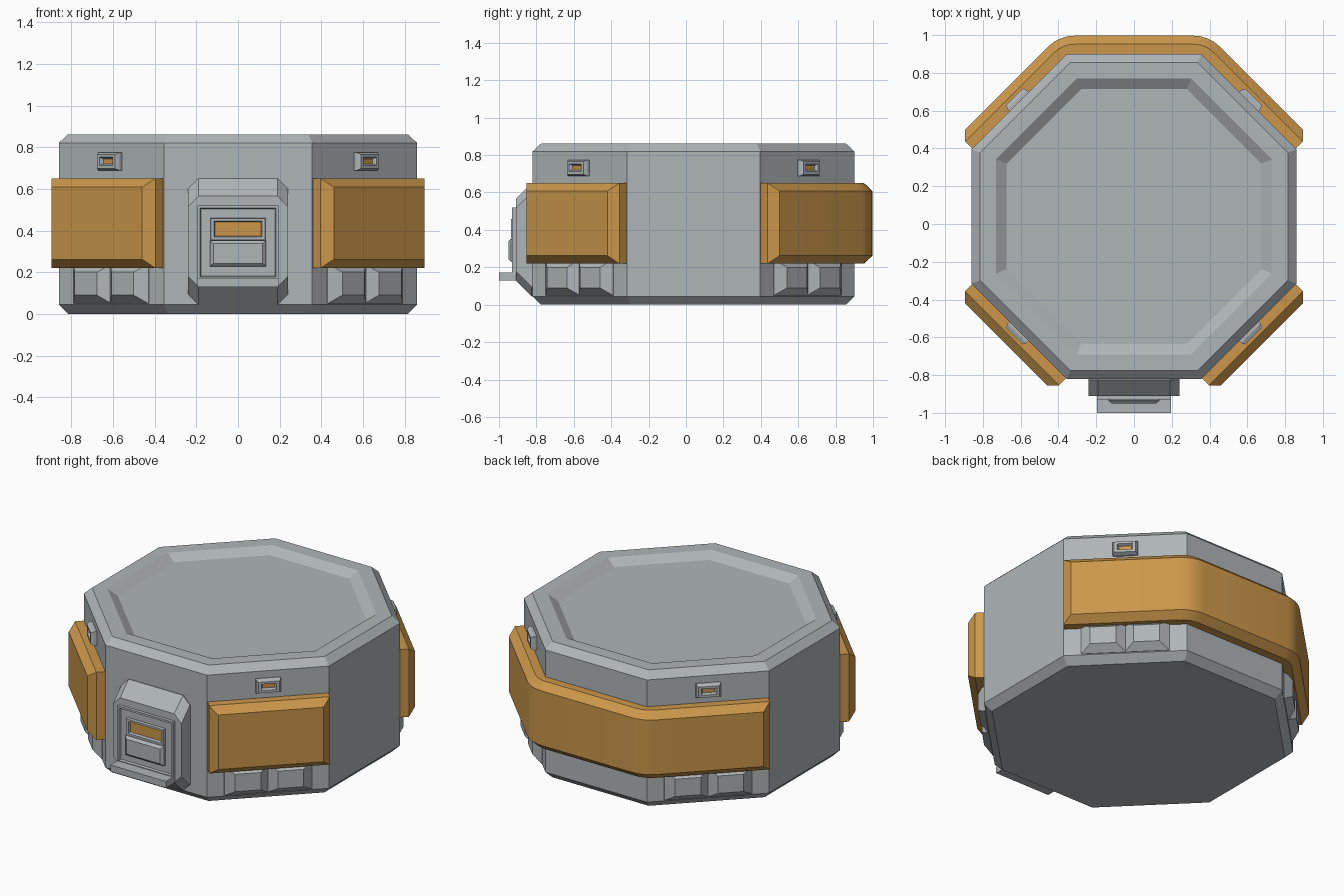
import bpy, bmesh, math
from mathutils import Vector

if "Cube" in bpy.data.objects:
    bpy.data.objects.remove(bpy.data.objects["Cube"])

CY, AP = 0.04, 0.86          # octagon centre in y, octagon apothem


def material(name, rgb):
    m = bpy.data.materials.new(name)
    m.diffuse_color = (*rgb, 1)
    m.use_nodes = True
    m.node_tree.nodes["Principled BSDF"].inputs["Base Color"].default_value = m.diffuse_color
    return m


GREY = material("steel grey", (0.43, 0.465, 0.48))
ORANGE = material("amber orange", (0.60, 0.31, 0.07))


def loft(name, rings, mat, cap_mat=None):
    """Closed solid through equal-length rings of points; cap_mat colours the last cap."""
    bm = bmesh.new()
    loops = [[bm.verts.new(p) for p in r] for r in rings]
    n = len(loops[0])
    for a, b in zip(loops, loops[1:]):
        for i in range(n):
            bm.faces.new((a[i], a[(i + 1) % n], b[(i + 1) % n], b[i]))
    bm.faces.new(loops[0][::-1])
    cap = bm.faces.new(loops[-1])
    if cap_mat:
        cap.material_index = 1
    bmesh.ops.recalc_face_normals(bm, faces=bm.faces)
    me = bpy.data.meshes.new(name)
    bm.to_mesh(me)
    bm.free()
    me.materials.append(mat)
    if cap_mat:
        me.materials.append(cap_mat)
    ob = bpy.data.objects.new(name, me)
    bpy.context.collection.objects.link(ob)
    return ob


def on_side(angle, s, d, z):
    """Point on an octagon side: s along it, d out from the centre, z up."""
    a = math.radians(angle)
    return Vector((d * math.cos(a) - s * math.sin(a), CY + d * math.sin(a) + s * math.cos(a), z))


def panel(name, angle, steps, mat=GREY, cap_mat=None, s0=0.0, cut=0.0):
    """Stepped rectangle on a side; steps are (half width, z low, z high, out), cut trims corners."""
    rings = []
    for w, lo, hi, d in steps:
        if cut:
            pts = [(-w + cut, lo), (w - cut, lo), (w, lo + cut), (w, hi - cut),
                   (w - cut, hi), (-w + cut, hi), (-w, hi - cut), (-w, lo + cut)]
        else:
            pts = [(-w, lo), (w, lo), (w, hi), (-w, hi)]
        rings.append([on_side(angle, s0 + s, AP + d, z) for s, z in pts])
    return loft(name, rings, mat, cap_mat)


def octagon(ap, z):
    r = ap / math.cos(math.pi / 8)
    return [(r * math.cos(math.pi / 8 * (2 * i + 1)), CY + r * math.sin(math.pi / 8 * (2 * i + 1)), z)
            for i in range(8)]


# Octagonal body with chamfered rims and recessed lid
loft("body", [octagon(a, z) for a, z in
              [(0.815, 0), (AP, 0.045), (AP, 0.82), (0.815, 0.862), (0.73, 0.862), (0.675, 0.825)]], GREY)

# Parts repeated on the four diagonal sides
for angle, label in [(-135, "front_left"), (-45, "front_right"), (45, "back_right"), (135, "back_left")]:
    # paired feet pads below the armour
    for k, s in enumerate((-0.125, 0.125)):
        panel(f"{label}_pad_{k + 1}", angle,
              [(0.133, 0.05, 0.24, -0.02), (0.13, 0.05, 0.24, 0.003), (0.075, 0.09, 0.2, 0.048)], s0=s)
    # small indicator lamp above the armour
    panel(f"{label}_lamp", angle,
          [(0.072, 0.688, 0.775, -0.02), (0.072, 0.688, 0.775, 0.015), (0.062, 0.697, 0.766, 0.035),
           (0.045, 0.713, 0.752, 0.035), (0.036, 0.72, 0.744, 0.018)], cap_mat=ORANGE)
    # separate front armour plates
    if angle < 0:
        panel(f"{label}_armour", angle,
              [(0.352, 0.22, 0.65, -0.01), (0.352, 0.22, 0.65, 0.052), (0.307, 0.262, 0.608, 0.097)], ORANGE)

# Rear armour band wrapping three sides with rounded corners
R = 0.1
section = [(-0.02, 0.22), (0.052, 0.22), (0.097, 0.262), (0.097, 0.608), (0.052, 0.65), (-0.02, 0.65)]
end_section = [(-0.02, 0.22), (0.052, 0.22), (0.052, 0.22), (0.052, 0.65), (0.052, 0.65), (-0.02, 0.65)]


def band_ring(base, angle, sec):
    n = Vector((math.cos(math.radians(angle)), math.sin(math.radians(angle)), 0))
    return [base + n * d + Vector((0, 0, z)) for d, z in sec]


rings = [band_ring(on_side(45, -0.352, AP, 0), 45, end_section),
         band_ring(on_side(45, -0.307, AP, 0), 45, section)]
for side in (1, -1):
    corner = Vector((side * AP * math.tan(math.pi / 8), CY + AP, 0))
    mid = math.radians(90 - side * 22.5)
    centre = corner - Vector((math.cos(mid), math.sin(mid), 0)) * (R / math.cos(math.pi / 8))
    for i in range(5):
        ang = (45 if side == 1 else 90) + i * 11.25
        base = centre + R * Vector((math.cos(math.radians(ang)), math.sin(math.radians(ang)), 0))
        rings.append(band_ring(base, ang, section))
rings += [band_ring(on_side(135, 0.307, AP, 0), 135, section),
          band_ring(on_side(135, 0.352, AP, 0), 135, end_section)]
band = loft("rear_armour_band", rings, ORANGE)
bm = bmesh.new()
bm.from_mesh(band.data)
bmesh.ops.remove_doubles(bm, verts=bm.verts, dist=1e-4)
bmesh.ops.recalc_face_normals(bm, faces=bm.faces)
bm.to_mesh(band.data)
bm.free()
bpy.context.view_layer.objects.active = band
band.select_set(True)
bpy.ops.object.shade_smooth_by_angle(angle=math.radians(25))

# Front dispenser housing with trimmed corners
F = -90
panel("dispenser_housing", F, [(0.24, 0.045, 0.65, -0.02), (0.24, 0.045, 0.65, 0.005),
                               (0.24, 0.13, 0.565, 0.09)], cut=0.05)
# Framed front panel with a shallow recess
panel("dispenser_panel", F, [(0.195, 0.165, 0.52, 0.07), (0.195, 0.165, 0.52, 0.11),
                             (0.183, 0.177, 0.508, 0.11), (0.178, 0.182, 0.503, 0.098)])
# Amber window in a raised frame
panel("dispenser_window", F, [(0.135, 0.35, 0.462, 0.08), (0.13, 0.355, 0.457, 0.115),
                              (0.115, 0.368, 0.445, 0.115), (0.11, 0.373, 0.44, 0.1)], cap_mat=ORANGE)
# Raised hatch below the window
panel("dispenser_hatch", F, [(0.135, 0.228, 0.352, 0.08), (0.135, 0.228, 0.352, 0.115),
                             (0.118, 0.243, 0.337, 0.13)])
# Tray shelf at the bottom
panel("dispenser_tray", F, [(0.195, 0.13, 0.172, 0.06), (0.195, 0.13, 0.172, 0.18)])
